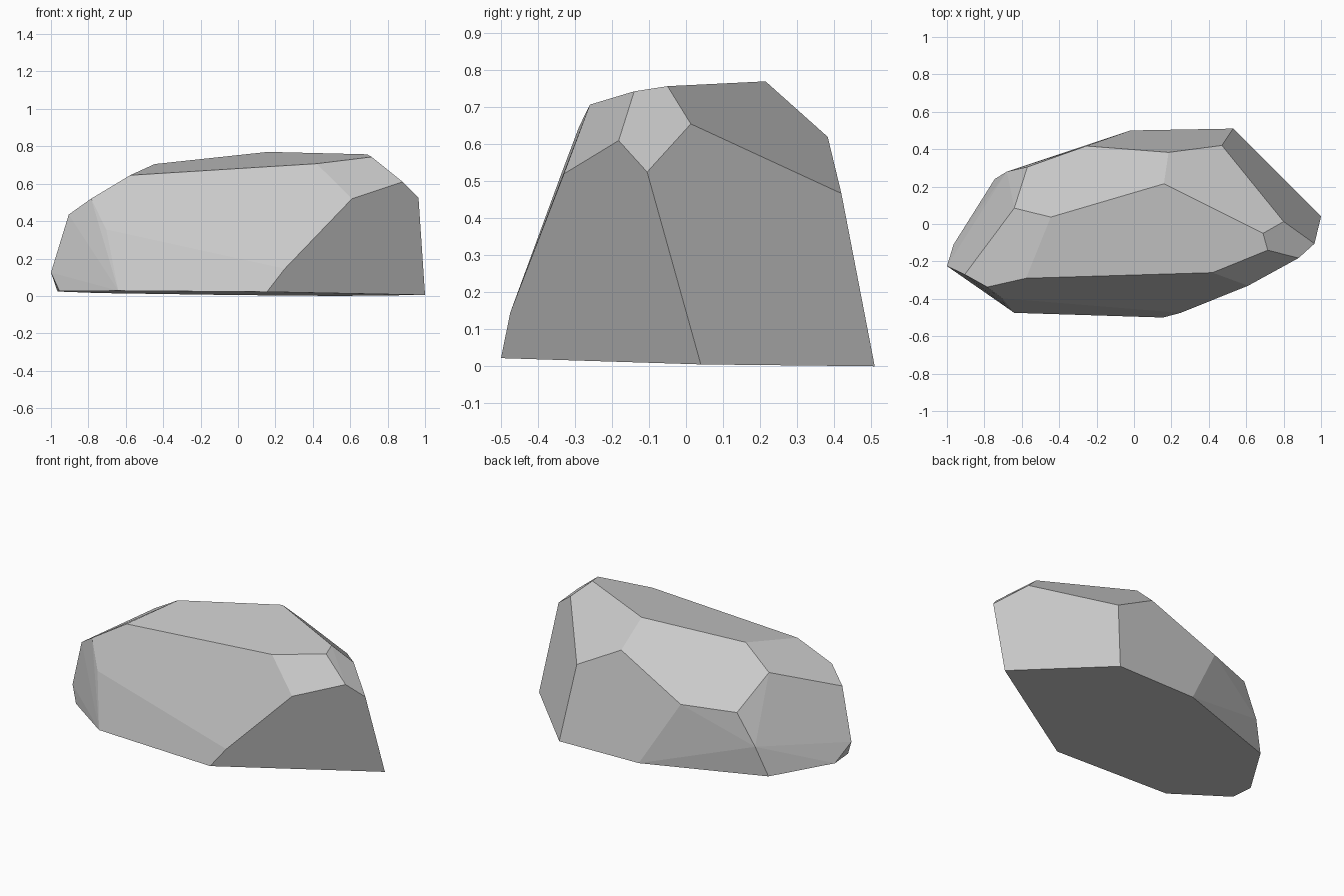
import bpy, bmesh, math

if "Cube" in bpy.data.objects:
    bpy.data.objects.remove(bpy.data.objects["Cube"])

# Corner rings of the faceted boulder, from the ground up
base_outline = [(0.53, 0.51), (1.0, 0.04), (0.155, -0.50), (-0.64, -0.475),
                (-0.955, -0.255), (-0.965, -0.11), (-0.745, 0.24), (-0.02, 0.50)]
lower_corners = [(0.25, -0.475, 0.145), (-0.705, -0.397, 0.355),
                 (-1.0, -0.225, 0.125), (-0.68, 0.28, 0.20)]
shoulder_corners = [(0.61, -0.33, 0.52), (0.965, -0.105, 0.525), (0.88, -0.182, 0.61),
                    (0.47, 0.42, 0.467), (-0.255, 0.417, 0.407), (-0.57, 0.305, 0.397),
                    (-0.905, -0.27, 0.435), (-0.785, -0.337, 0.52)]
crown_corners = [(0.42, -0.26, 0.707), (0.715, -0.14, 0.743), (0.69, -0.05, 0.757),
                 (0.80, 0.013, 0.655), (0.16, 0.215, 0.77), (0.185, 0.383, 0.62),
                 (-0.445, 0.037, 0.705), (-0.64, 0.085, 0.585), (-0.577, -0.29, 0.645)]


def ground_height(x, y):
    """Slightly tilted underside plane, touching z = 0 at the back right."""
    return 0.008 * (0.53 - x) + 0.0188 * (0.51 - y)


corners = [(x, y, ground_height(x, y)) for x, y in base_outline]
corners += lower_corners + shoulder_corners + crown_corners

# Wrap the corners in a convex shell, then merge nearly flat triangles into facets
bm = bmesh.new()
for co in corners:
    bm.verts.new(co)
hull = bmesh.ops.convex_hull(bm, input=bm.verts[:])
loose = [v for v in bm.verts if not v.link_faces]
bmesh.ops.delete(bm, geom=loose, context='VERTS')
bmesh.ops.dissolve_limit(bm, angle_limit=math.radians(2.5),
                         verts=bm.verts[:], edges=bm.edges[:])
bmesh.ops.recalc_face_normals(bm, faces=bm.faces[:])

# Boulder object, flat shaded
mesh = bpy.data.meshes.new("boulder")
bm.to_mesh(mesh)
bm.free()
boulder = bpy.data.objects.new("boulder", mesh)
bpy.context.collection.objects.link(boulder)
